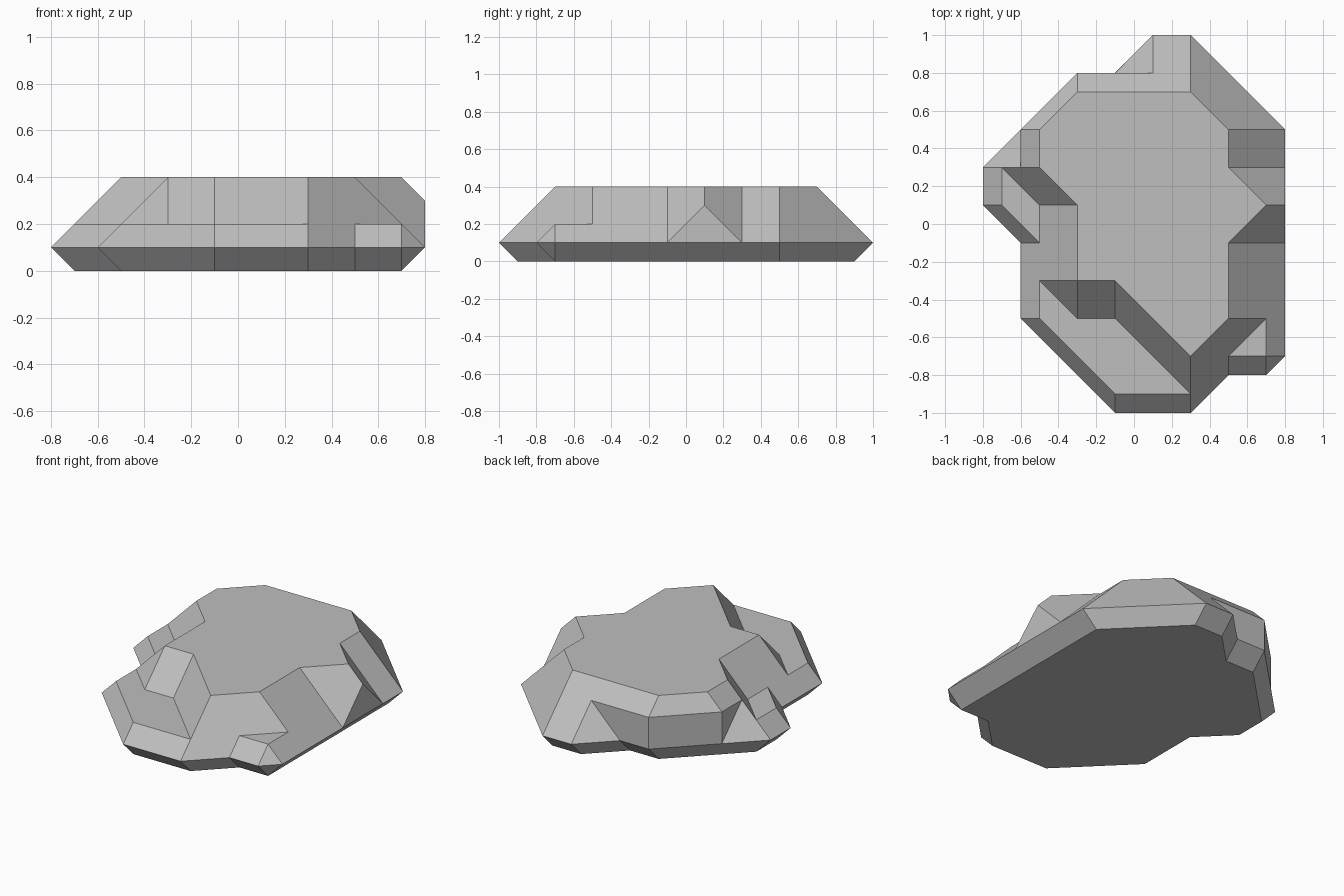
import bpy
import bmesh
from mathutils import Vector

UNIT = 0.1  # everything is modelled in tenths, then scaled down

cube = bpy.data.objects.get("Cube")
if cube:
    bpy.data.objects.remove(cube, do_unlink=True)

# Rock colour
stone = bpy.data.materials.new("grey_stone")
stone.use_nodes = True
grey = (0.52, 0.52, 0.52, 1)
stone.diffuse_color = grey
stone.node_tree.nodes["Principled BSDF"].inputs["Base Color"].default_value = grey


def add_object(name, bm):
    mesh = bpy.data.meshes.new(name)
    bmesh.ops.recalc_face_normals(bm, faces=bm.faces[:])
    bm.to_mesh(mesh)
    bm.free()
    obj = bpy.data.objects.new(name, mesh)
    bpy.context.scene.collection.objects.link(obj)
    return obj


def foot_point(outline, i):
    """Step a rim point inward, away from its straight axis-aligned edge."""
    x, y = outline[i]
    neighbours = (outline[i - 1], outline[(i + 1) % len(outline)])
    if any(n[0] == x for n in neighbours):
        return x - (1 if x > 0 else -1), y
    return x, y - (1 if y > 0 else -1)


def make_block(outline):
    """Undercut foot, widest at the rim, with upright walls above it."""
    bm = bmesh.new()
    foot = [foot_point(outline, i) for i in range(len(outline))]
    rings = [[bm.verts.new((x, y, z)) for x, y in ring]
             for ring, z in ((foot, 0), (outline, 1), (outline, 4))]
    for low, high in zip(rings, rings[1:]):
        for i in range(len(low)):
            bm.faces.new((low[i - 1], low[i], high[i], high[i - 1]))
    bm.faces.new(rings[0][::-1])
    bm.faces.new(rings[-1])
    bmesh.ops.remove_doubles(bm, verts=bm.verts[:], dist=0.001)
    return add_object("rock", bm)


def make_notch(planes):
    """Convex cutter: the space beyond every plane, such as 'z-x>9'."""
    bm = bmesh.new()
    bmesh.ops.create_cube(bm, size=40)
    for plane in planes:
        side, offset = plane.split(">")
        normal = Vector([(-1 if "-" + a in side else 1) if a in side else 0
                         for a in "xyz"])
        bmesh.ops.bisect_plane(
            bm, geom=bm.verts[:] + bm.edges[:] + bm.faces[:], dist=0.0001,
            plane_co=normal * (float(offset) / normal.length_squared),
            plane_no=normal, clear_inner=True)
        bmesh.ops.holes_fill(bm, edges=bm.edges[:], sides=0)
    for v in bm.verts:  # snap corners so that shared planes match exactly
        v.co = [round(c * 4) / 4 for c in v.co]
    notch = add_object("notch", bm)
    notch.hide_render = True
    return notch


# Block with the rim outline
rock = make_block([(3, 10), (1, 10), (-1, 8), (-3, 8), (-8, 3), (-8, 1), (-6, -1),
                   (-6, -5), (-1, -10), (3, -10), (5, -8), (7, -8), (8, -7), (8, 5)])

notches = [
    # outer slopes
    ["y+z>11"], ["x+y+z>14"], ["z-y>11"], ["z-x-y>12"], ["z-x>9"], ["y+z-x>14"],
    # front corner on the +x side, with its small ledge
    ["x+z-y>14", "z>2"], ["x+z-y>14", "z-y>9"], ["x+z-y>16"],
    # long front ledge
    ["z>2", "z-x-y>8", "z-y>7"], ["z>2", "z-x-y>10"],
    # -x side slope and small spur ledge
    ["z-x>7", "z-x-y>8"], ["z>2", "z-x>7", "z-x-y>6"],
    # back facets beside the upright walls
    ["y+z-x>12", "-x>6"], ["y+z-x>10", "y>8"],
    # +x side slopes around the pointed spur
    ["x+z>9", "x+z-y>10"], ["x+z>9", "x+y+z>12"],
]

# Carve the block
cutters = [make_notch(planes) for planes in notches]
for cutter in cutters:
    mod = rock.modifiers.new("carve", "BOOLEAN")
    mod.operation = "DIFFERENCE"
    mod.solver = "EXACT"
    mod.object = cutter
bpy.context.view_layer.update()
depsgraph = bpy.context.evaluated_depsgraph_get()
carved = bpy.data.meshes.new_from_object(rock.evaluated_get(depsgraph))
rock.modifiers.clear()
for cutter in cutters:
    bpy.data.objects.remove(cutter, do_unlink=True)

# Clean up into flat facets and scale to size
bm = bmesh.new()
bm.from_mesh(carved)
bmesh.ops.remove_doubles(bm, verts=bm.verts[:], dist=0.005)
bmesh.ops.dissolve_degenerate(bm, edges=bm.edges[:], dist=0.005)
bmesh.ops.dissolve_limit(bm, angle_limit=0.02, verts=bm.verts[:], edges=bm.edges[:])
bmesh.ops.scale(bm, vec=(UNIT, UNIT, UNIT), verts=bm.verts[:])
bmesh.ops.recalc_face_normals(bm, faces=bm.faces[:])
for face in bm.faces:
    face.smooth = False
    face.material_index = 0
bm.to_mesh(carved)
bm.free()
carved.name = "rock"
carved.materials.clear()
carved.materials.append(stone)
rock.data = carved
